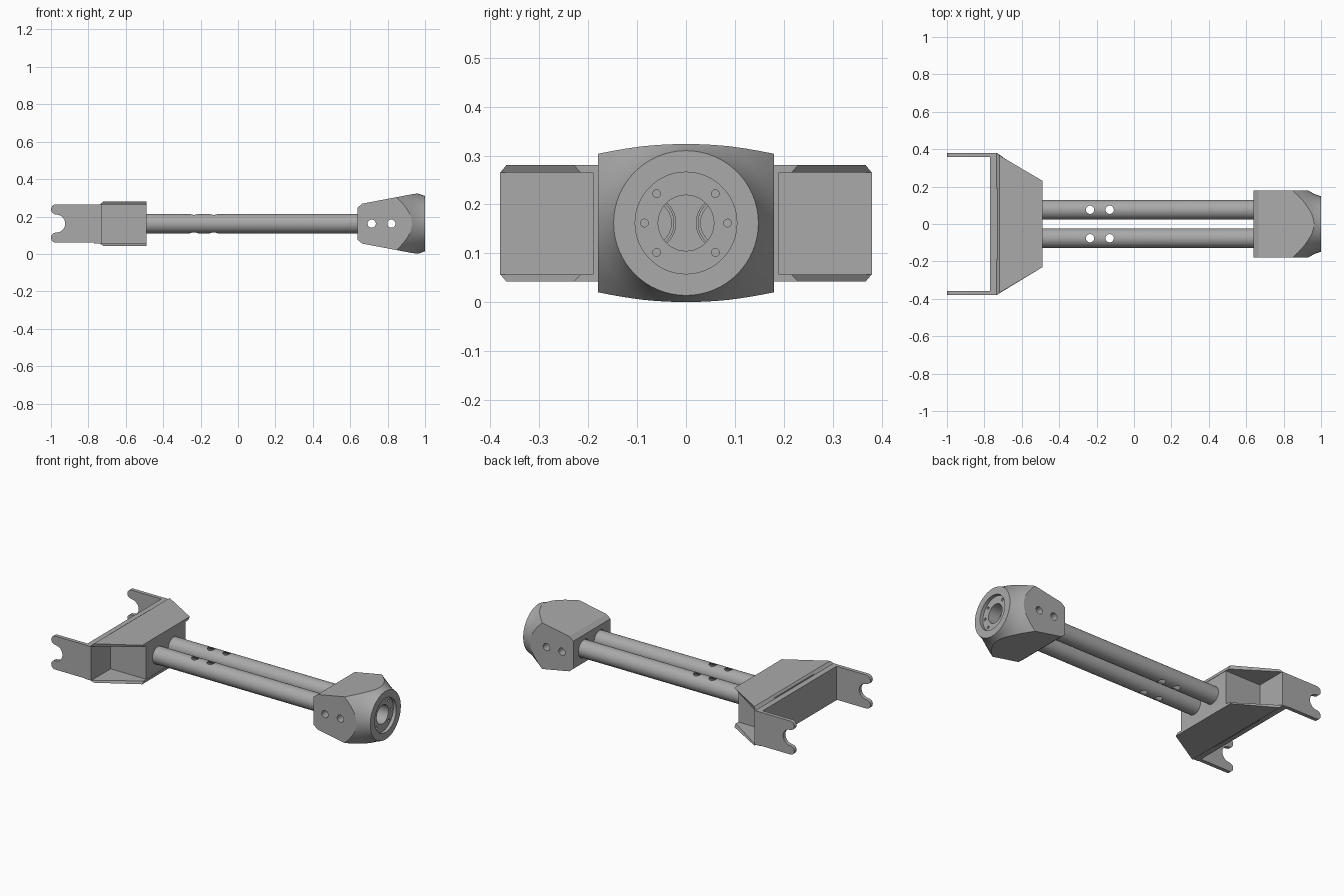
import bpy, bmesh
from math import cos, sin, radians, pi
from mathutils import Matrix, Vector

cube = bpy.data.objects.get("Cube")
if cube:
    bpy.data.objects.remove(cube, do_unlink=True)

MID = 0.162          # height of the centre line
TUBE_Y = 0.076       # sideways offset of each tube

grey = bpy.data.materials.new("machined_grey")
grey.use_nodes = True
COLOUR = (0.4, 0.4, 0.4, 1)
grey.diffuse_color = COLOUR
grey.node_tree.nodes["Principled BSDF"].inputs["Base Color"].default_value = COLOUR


def finish(name, bm):
    bmesh.ops.recalc_face_normals(bm, faces=bm.faces)
    mesh = bpy.data.meshes.new(name)
    bm.to_mesh(mesh)
    bm.free()
    mesh.materials.append(grey)
    obj = bpy.data.objects.new(name, mesh)
    bpy.context.collection.objects.link(obj)
    return obj


def loft(name, rings):
    """Skin matching closed rings of points and cap both ends."""
    bm = bmesh.new()
    rows = [[bm.verts.new(p) for p in ring] for ring in rings]
    n = len(rows[0])
    for a, b in zip(rows, rows[1:]):
        for i in range(n):
            j = (i + 1) % n
            bm.faces.new((a[i], a[j], b[j], b[i]))
    bm.faces.new(rows[0])
    bm.faces.new(rows[-1])
    return finish(name, bm)


def side_prism(name, profile, y0, y1):
    return loft(name, [[(x, y, z) for x, z in profile] for y in (y0, y1)])


def box(name, lo, hi):
    return side_prism(name, [(lo[0], lo[2]), (hi[0], lo[2]), (hi[0], hi[2]), (lo[0], hi[2])], lo[1], hi[1])


def rod(name, start, end, radius, sides=32):
    start, end = Vector(start), Vector(end)
    axis = end - start
    bm = bmesh.new()
    turn = Vector((0, 0, 1)).rotation_difference(axis).to_matrix().to_4x4()
    bmesh.ops.create_cone(bm, cap_ends=True, segments=sides, radius1=radius, radius2=radius,
                          depth=axis.length, matrix=Matrix.Translation((start + end) / 2) @ turn)
    return finish(name, bm)


def boolean(obj, tool, operation="DIFFERENCE"):
    """Apply a boolean and discard the tool."""
    tool.hide_render = True
    mod = obj.modifiers.new("cut", "BOOLEAN")
    mod.operation, mod.object, mod.solver = operation, tool, "EXACT"
    bpy.context.view_layer.objects.active = obj
    bpy.ops.object.modifier_apply(modifier=mod.name)
    bpy.data.objects.remove(tool, do_unlink=True)


def smooth(obj, angle=30):
    bpy.ops.object.select_all(action="DESELECT")
    obj.select_set(True)
    bpy.context.view_layer.objects.active = obj
    bpy.ops.object.shade_smooth_by_angle(angle=radians(angle))


def arc(cx, cz, r, a0, a1, steps=14):
    angles = [radians(a0 + (a1 - a0) * i / steps) for i in range(steps + 1)]
    return [(cx + r * cos(a), cz + r * sin(a)) for a in angles]


def pin_holes(obj):
    """Two cross holes through the head and the tubes."""
    for x in (0.715, 0.82):
        boolean(obj, rod("pin_hole", (x, -0.3, MID), (x, 0.3, MID), 0.022))


# Fork bracket: web, core and flared flanges
box("fork_web", (-0.77, -0.38, 0.057), (-0.73, 0.38, 0.265))
box("fork_core", (-0.735, -0.19, 0.05), (-0.49, 0.19, 0.27))


def flange_ring(x_back, y_back, y_front, z):
    return [(x_back, -y_back, z), (-0.488, -y_front, z), (-0.488, y_front, z), (x_back, y_back, z)]


for name, inner, outer in (("upper_flange", 0.265, 0.281), ("lower_flange", 0.057, 0.042)):
    loft(name, [flange_ring(-0.735, 0.38, 0.215, inner), flange_ring(-0.72, 0.367, 0.23, outer)])

# Fork arms with open notches and rounded tips
tip = 0.027
arm_profile = ([(-0.73, 0.06)] + arc(-0.973, 0.06 + tip, tip, 270, 90)
               + arc(-0.972, MID, 0.048, -90, 90, 20)
               + arc(-0.973, 0.265 - tip, tip, 270, 90) + [(-0.73, 0.265)])
for side, y0, y1 in (("right", -0.38, -0.357), ("left", 0.357, 0.38)):
    smooth(side_prism(side + "_fork_arm", arm_profile, y0, y1))

# Twin hollow tubes with drilled holes
for side, y in (("right", -TUBE_Y), ("left", TUBE_Y)):
    tube = rod(side + "_tube", (-0.5, y, MID), (0.9, y, MID), 0.052, 48)
    boolean(tube, rod("bore", (-0.48, y, MID), (0.95, y, MID), 0.046, 48))
    for x in (-0.235, -0.13):
        boolean(tube, rod("hole", (x, y, 0), (x, y, 0.4), 0.022))
    pin_holes(tube)
    smooth(tube)

# Head: tapered block trimmed by a flared nose
half_profile = [(0.638, 0.085), (0.665, 0.107), (0.93, 0.157), (0.965, 0.162), (1.0, 0.162)]
profile = [(x, MID - h) for x, h in half_profile] + [(x, MID + h) for x, h in reversed(half_profile)]
head = side_prism("head", profile, -0.18, 0.18)
nose = [(0.6, 0.34), (0.78, 0.27), (0.85, 0.228), (0.93, 0.18), (0.965, 0.16), (1.0, 0.148)]
SIDES = 64
boolean(head, loft("nose_trim", [[(x, r * cos(2 * pi * i / SIDES), MID + r * sin(2 * pi * i / SIDES))
                                 for i in range(SIDES)] for x, r in nose]), "INTERSECT")

# Head cuts: tube sockets, face recess, centre bore, bolt and pin holes
for y in (-TUBE_Y, TUBE_Y):
    boolean(head, rod("socket", (0.6, y, MID), (0.905, y, MID), 0.055, 48))
boolean(head, rod("recess", (0.98, 0, MID), (1.1, 0, MID), 0.104, 64))
boolean(head, rod("centre_bore", (0.87, 0, MID), (1.1, 0, MID), 0.057, 48))
for angle in (0, 45, 135, 180, 225, 315):
    y, z = 0.085 * cos(radians(angle)), MID + 0.085 * sin(radians(angle))
    boolean(head, rod("bolt_hole", (0.94, y, z), (1.1, y, z), 0.008, 16))
pin_holes(head)
smooth(head, 25)
